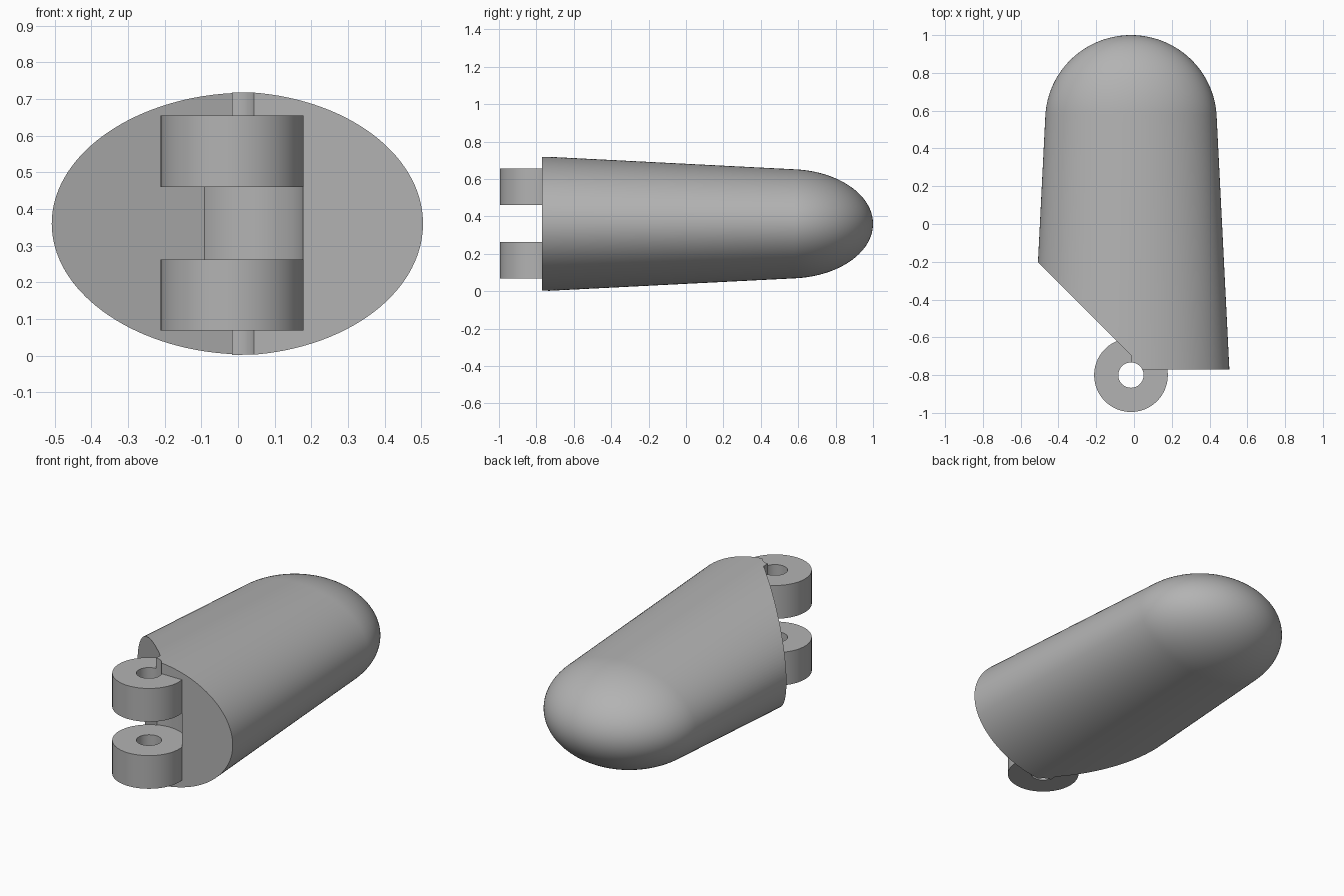
import bpy, bmesh
from math import sin, cos, pi, sqrt

old = bpy.data.objects.get("Cube")
if old:
    bpy.data.objects.remove(old, do_unlink=True)

CX, CZ = -0.016, 0.36        # long axis of the body
HINGE_Y = -0.80              # hinge axis, vertical
BASE_Y, DOME_Y, DOME_C, DOME_L = -0.77, 0.58, 0.55, 0.45
SEG = 128

grey = bpy.data.materials.new("plain grey")
grey.use_nodes = True
grey.diffuse_color = (0.45, 0.45, 0.45, 1)
grey.node_tree.nodes["Principled BSDF"].inputs["Base Color"].default_value = (0.45, 0.45, 0.45, 1)


def make_object(name, bm):
    bmesh.ops.recalc_face_normals(bm, faces=bm.faces)
    mesh = bpy.data.meshes.new(name)
    bm.to_mesh(mesh)
    bm.free()
    mesh.materials.append(grey)
    obj = bpy.data.objects.new(name, mesh)
    bpy.context.collection.objects.link(obj)
    return obj


def bridge(bm, ring_a, ring_b):
    n = len(ring_a)
    for i in range(n):
        j = (i + 1) % n
        bm.faces.new((ring_a[i], ring_a[j], ring_b[j], ring_b[i]))


def prism(name, points, z0, z1):
    bm = bmesh.new()
    low, high = [[bm.verts.new((x, y, z)) for x, y in points] for z in (z0, z1)]
    bridge(bm, low, high)
    bm.faces.new(low)
    bm.faces.new(high)
    return make_object(name, bm)


def hinge_cylinder(name, radius, z0, z1):
    angles = [2 * pi * i / SEG for i in range(SEG)]
    return prism(name, [(CX + radius * cos(a), HINGE_Y + radius * sin(a)) for a in angles], z0, z1)


def combine(target, other, operation):
    mod = target.modifiers.new(operation.lower(), "BOOLEAN")
    mod.operation, mod.solver, mod.object = operation, "EXACT", other
    bpy.context.view_layer.objects.active = target
    bpy.ops.object.modifier_apply(modifier=mod.name)
    bpy.data.objects.remove(other, do_unlink=True)


# Tapered elliptical body with a rounded tip
stations = [(BASE_Y, 0.521, 0.36), (DOME_Y, 0.453, 0.2915)]
steps = 28
start = (DOME_Y - DOME_C) / DOME_L
for i in range(1, steps):
    t = start + (1 - start) * sin(pi / 2 * i / steps)
    k = sqrt(1 - t * t)
    stations.append((DOME_C + DOME_L * t, 0.454 * k, 0.2922 * k))

bm = bmesh.new()
rings = [[bm.verts.new((CX + rx * cos(2 * pi * i / SEG), y, CZ + rz * sin(2 * pi * i / SEG)))
          for i in range(SEG)] for y, rx, rz in stations]
for r0, r1 in zip(rings, rings[1:]):
    bridge(bm, r0, r1)
bm.faces.new(rings[0])
tip = bm.verts.new((CX, DOME_C + DOME_L, CZ))
for i in range(SEG):
    bm.faces.new((rings[-1][i], rings[-1][(i + 1) % SEG], tip))
body = make_object("finger_segment", bm)

# Slanted relief on the right half of the base
relief = prism("relief_cutter", [(CX, -0.695), (CX, -1.2), (-1.2, -1.2), (-1.2, 0.489)], -0.2, 1)
combine(body, relief, "DIFFERENCE")

# Hinge barrel, split into two knuckles by a slot, then bored through
combine(body, hinge_cylinder("barrel", 0.195, 0.068, 0.655), "UNION")
combine(body, hinge_cylinder("slot_cutter", 0.196, 0.262, 0.46), "DIFFERENCE")
combine(body, hinge_cylinder("bore_cutter", 0.067, -0.2, 1), "DIFFERENCE")

# Smooth curved surfaces, keep machined edges crisp
bpy.ops.object.select_all(action="DESELECT")
body.select_set(True)
bpy.context.view_layer.objects.active = body
bpy.ops.object.shade_smooth_by_angle(angle=pi / 6)
